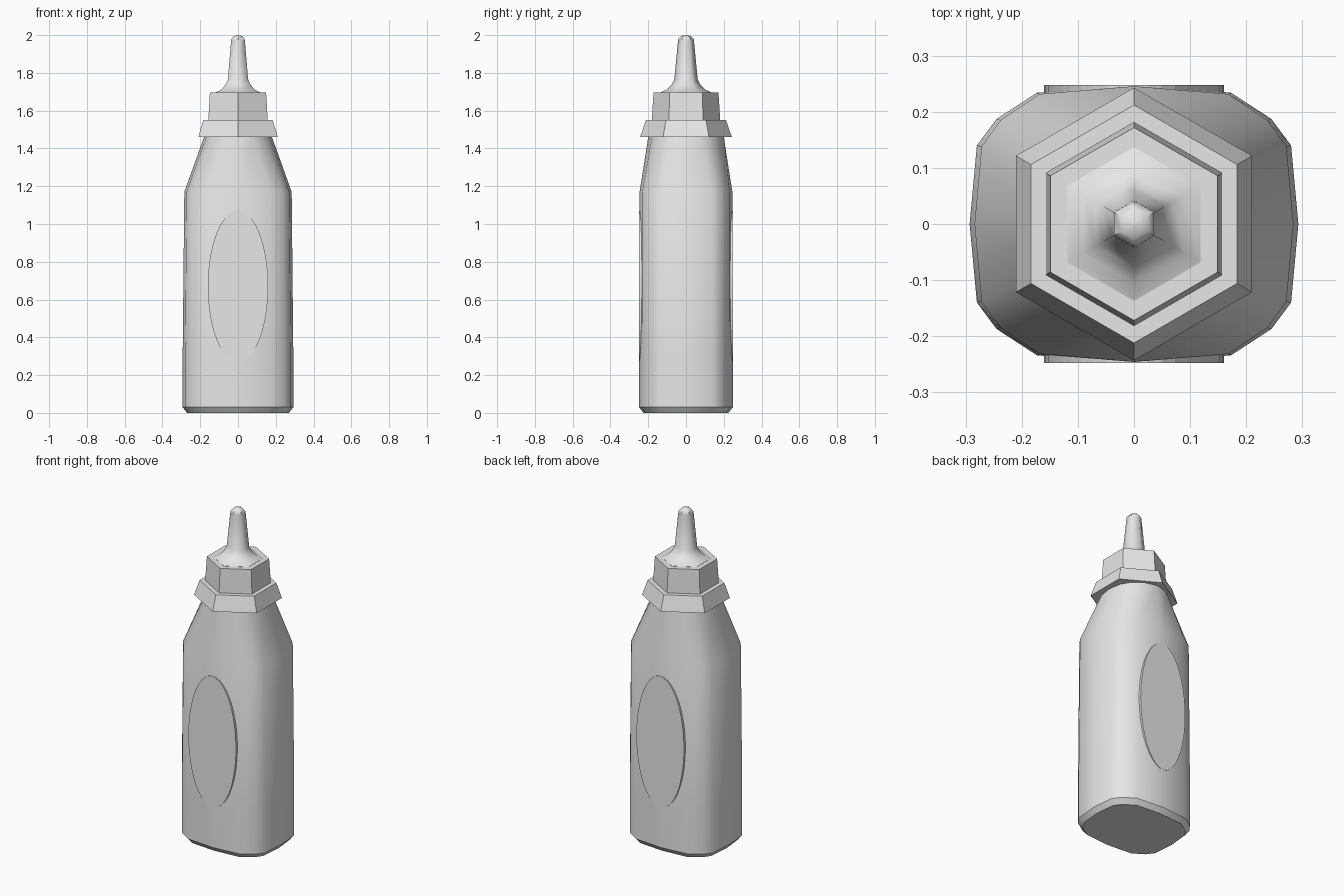
import bpy, bmesh, math

if "Cube" in bpy.data.objects:
    bpy.data.objects.remove(bpy.data.objects["Cube"])

plastic = bpy.data.materials.new("light grey plastic")
plastic.use_nodes = True
GREY = (0.8, 0.8, 0.8, 1)
plastic.diffuse_color = GREY
plastic.node_tree.nodes["Principled BSDF"].inputs["Base Color"].default_value = GREY


def loft(name, rings, smooth_angle=None):
    """Skin a stack of equal closed rings and cap both ends."""
    bm = bmesh.new()
    loops = [[bm.verts.new(p) for p in ring] for ring in rings]
    n = len(loops[0])
    for a, b in zip(loops, loops[1:]):
        for i in range(n):
            j = (i + 1) % n
            bm.faces.new((a[i], a[j], b[j], b[i]))
    bm.faces.new(loops[0])
    bm.faces.new(loops[-1])
    bmesh.ops.remove_doubles(bm, verts=bm.verts, dist=0.00001)
    bmesh.ops.recalc_face_normals(bm, faces=bm.faces)
    mesh = bpy.data.meshes.new(name)
    bm.to_mesh(mesh)
    bm.free()
    obj = bpy.data.objects.new(name, mesh)
    bpy.context.collection.objects.link(obj)
    mesh.materials.append(plastic)
    if smooth_angle:
        bpy.ops.object.select_all(action='DESELECT')
        bpy.context.view_layer.objects.active = obj
        obj.select_set(True)
        bpy.ops.object.shade_smooth_by_angle(angle=math.radians(smooth_angle))
    return obj


def section(quarter, z, sx=1, sy=1):
    """Mirror a quarter outline (from +x round to +y) into a full ring."""
    half = quarter + [(-x, y) for x, y in quarter[-2::-1]]
    full = half + [(x, -y) for x, y in half[-2:0:-1]]
    return [(x * sx, y * sy, z) for x, y in full]


def hexagon(r, z):
    angles = [math.radians(30 + 60 * i) for i in range(6)]
    return [(r * math.cos(a), r * math.sin(a), z) for a in angles]


# Bottle body: rounded rectangle that narrows to a round neck
base = [(0.293, 0), (0.28, 0.14), (0.245, 0.187), (0.173, 0.234), (0, 0.248)]
neck = [(0.18, 0), (0.168, 0.08), (0.135, 0.135), (0.08, 0.18), (0, 0.2)]
loft("bottle_body", [
    section(base, 0, 0.92, 0.91),
    section(base, 0.03),
    section(base, 0.3),
    section(base, 1.17, 0.97, 0.99),
    section(neck, 1.46),
    section(neck, 1.5),
], 32)

# Flat oval label panels on the front and back
for side, name in ((-1, "front_label"), (1, "back_label")):
    oval = [(0.16 * math.cos(a), 0.67 + 0.4 * math.sin(a))
            for a in (math.tau * i / 40 for i in range(40))]
    loft(name, [[(x, side * y, z) for x, z in oval] for y in (0.225, 0.248)])

# Hexagonal cap: flared collar and upper block
loft("cap_collar", [hexagon(0.243, 1.46), hexagon(0.212, 1.55)])
loft("cap_block", [hexagon(0.182, 1.54), hexagon(0.172, 1.695)])

# Nozzle: flared foot, tapering spout and rounded tip
profile = [(0.137, 1.69), (0.137, 1.696), (0.105, 1.71), (0.078, 1.735),
           (0.062, 1.765), (0.042, 1.973)]
loft("nozzle", [hexagon(r, z) for r, z in profile], 62)
loft("nozzle_tip", [hexagon(r, z) for r, z in
                    ((0.042, 1.972), (0.041, 1.98), (0.026, 1.995), (0.003, 2.0))], 40)
